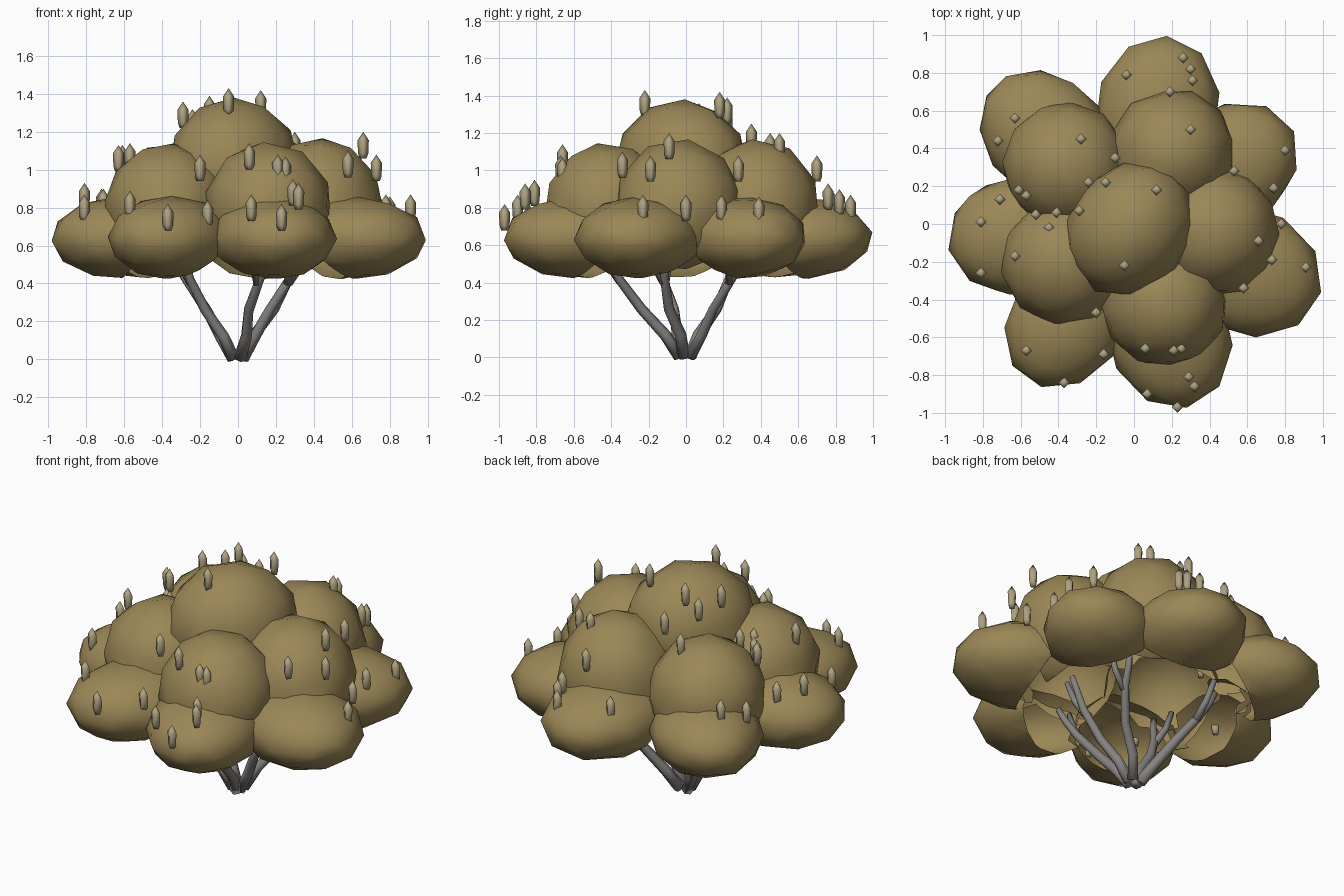
import bpy, bmesh, math, random
from mathutils import Vector, Matrix

if "Cube" in bpy.data.objects:
    bpy.data.objects.remove(bpy.data.objects["Cube"])

random.seed(4)


def make_mat(name, col):
    m = bpy.data.materials.new(name)
    m.diffuse_color = (*col, 1)
    m.use_nodes = True
    m.node_tree.nodes["Principled BSDF"].inputs["Base Color"].default_value = m.diffuse_color
    return m


LEAF = make_mat("olive_tan_foliage", (0.33, 0.245, 0.095))
SPIKE = make_mat("pale_straw_bloom", (0.42, 0.36, 0.215))
BARK = make_mat("grey_bark", (0.24, 0.23, 0.22))


def finish(bm, name, mat):
    me = bpy.data.meshes.new(name)
    bm.to_mesh(me)
    bm.free()
    me.materials.append(mat)
    for p in me.polygons:
        p.use_smooth = True
    ob = bpy.data.objects.new(name, me)
    bpy.context.collection.objects.link(ob)
    return ob


# every clump: name, placement matrix, opening axis, cut depth
clumps = []


def add_clump(name, x, y, z, radii, tilt, cut):
    """Leaf dome whose local x axis points away from the middle of the bush."""
    mat = Matrix.Translation((x, y, z)) @ Matrix.Rotation(math.atan2(y, x), 4, 'Z') @ Matrix.Diagonal((*radii, 1))
    clumps.append((name, mat, Vector((math.cos(tilt), 0, math.sin(tilt))), cut))


# outer ring: x, y, radius
outer = [(0.21, -0.66, 0.32), (-0.40, -0.58, 0.30), (-0.68, -0.07, 0.31), (-0.52, 0.52, 0.31),
         (0.14, 0.68, 0.32), (0.57, 0.35, 0.31), (0.67, -0.28, 0.33)]
for i, (x, y, r) in enumerate(outer):
    k = 1 - 0.08 / math.hypot(x, y)
    add_clump(f"outer_clump_{i + 1}", x * k, y * k, 0.64, (r + 0.07, r, 0.215), 0.35, -0.3)

# middle ring: x, y, radius, vertical radius
middle = [(0.42, -0.04, 0.34, 0.36), (0.16, -0.42, 0.33, 0.34), (-0.37, -0.20, 0.33, 0.33),
          (-0.36, 0.31, 0.33, 0.33), (0.20, 0.38, 0.33, 0.36)]
for i, (x, y, r, h) in enumerate(middle):
    add_clump(f"middle_clump_{i + 1}", x, y, 0.80, (r, r, h), 0.75, -0.3)

# crown
add_clump("crown_clump", -0.02, -0.025, 1.02, (0.37, 0.32, 0.35), math.pi / 2, -0.2)

for name, mat, axis, cut in clumps:
    bm = bmesh.new()
    bmesh.ops.create_icosphere(bm, subdivisions=2, radius=1.03)
    bmesh.ops.subdivide_edges(bm, edges=bm.edges[:], cuts=1, use_grid_fill=True)
    turn = Matrix.Rotation(random.uniform(0, 6.28), 4, 'Z') @ Matrix.Rotation(random.uniform(0, 0.6), 4, 'X')
    bmesh.ops.transform(bm, matrix=turn, verts=bm.verts)
    # open the dome towards the middle
    bmesh.ops.bisect_plane(bm, geom=bm.verts[:] + bm.edges[:] + bm.faces[:],
                           plane_co=axis * cut, plane_no=axis, clear_inner=True)
    bmesh.ops.transform(bm, matrix=mat, verts=bm.verts)
    # trim the parts buried in neighbouring clumps
    others = [m.inverted() for n, m, _, _ in clumps if n != name]
    buried = [f for f in bm.faces
              if any(all((inv @ v.co).length < 0.93 for v in f.verts) for inv in others)]
    bmesh.ops.delete(bm, geom=buried, context='FACES')
    finish(bm, name, LEAF)

# bloom spikes: x, y, height of tip
blooms = [
    (-.04, .79, .88), (.26, .88, .87), (.30, .82, .90), (.31, .76, .93), (.19, .70, 1.08),
    (.30, .50, 1.20), (-.63, .56, .93), (-.72, .44, .90), (-.28, .45, 1.20), (-.10, .35, 1.25),
    (-.24, .22, 1.32), (-.15, .22, 1.39), (.12, .18, 1.42), (-.61, .18, 1.13), (-.57, .15, 1.14),
    (-.71, .13, .90), (-.52, .05, 1.07), (-.41, .06, 1.12), (-.45, -.02, 1.10), (-.29, .07, 1.36),
    (-.81, .01, .93), (-.81, -.26, .87), (-.63, -.17, 1.13), (-.05, -.22, 1.43), (-.20, -.47, 1.08),
    (.80, .39, .86), (.53, .28, 1.08), (.74, .19, .87), (.78, 0, .87), (.66, -.09, 1.20),
    (.73, -.19, 1.08), (.91, -.23, .87), (.58, -.34, 1.10), (-.57, -.67, .89), (-.37, -.84, .82),
    (-.16, -.69, .84), (.06, -.66, 1.14), (.21, -.67, 1.08), (.25, -.66, 1.07), (.29, -.81, .95),
    (.32, -.86, .93), (.07, -.90, .87), (.23, -.97, .82)]
# spike outline: height below tip, radius
profile = [(-0.14, 0.018), (-0.115, 0.027), (-0.045, 0.030)]
bm = bmesh.new()
for x, y, z in blooms:
    rings = [[bm.verts.new((x + r * math.cos(k * math.pi / 2), y + r * math.sin(k * math.pi / 2), z + h))
              for k in range(4)] for h, r in profile]
    tip = bm.verts.new((x, y, z))
    bm.faces.new(rings[0][::-1])
    for k in range(4):
        n = (k + 1) % 4
        for a, b in zip(rings, rings[1:]):
            bm.faces.new((a[k], a[n], b[n], b[k]))
        bm.faces.new((rings[-1][k], rings[-1][n], tip))
finish(bm, "bloom_spikes", SPIKE)


def branch(name, pts, r0, r1):
    """Six-sided tapering branch through the given points."""
    pts = [Vector(p) for p in pts]
    bm = bmesh.new()
    rings = []
    for i, p in enumerate(pts):
        d = (pts[min(i + 1, len(pts) - 1)] - pts[max(i - 1, 0)]).normalized()
        u = d.cross(Vector((0.3, 1, 0))).normalized()
        w = d.cross(u)
        r = r0 + (r1 - r0) * i / (len(pts) - 1)
        rings.append([bm.verts.new(p + r * (u * math.cos(k * math.pi / 3) + w * math.sin(k * math.pi / 3)))
                      for k in range(6)])
    for a, b in zip(rings, rings[1:]):
        for k in range(6):
            n = (k + 1) % 6
            bm.faces.new((a[k], a[n], b[n], b[k]))
    bm.faces.new(rings[0][::-1])
    bm.faces.new(rings[-1])
    bmesh.ops.recalc_face_normals(bm, faces=bm.faces[:])
    finish(bm, name, BARK)


# stems spreading from the ground, each with a fork: position at z = 0.44
for i, (x, y) in enumerate([(0.11, -0.38), (0.29, 0.25), (-0.28, 0.25), (0.28, -0.13), (-0.27, -0.12)]):
    d = Vector((x, y, 0))
    side = Vector((-y, x, 0)).normalized()

    def at(t, z, s=0):
        p = d * t + side * s
        return (p.x, p.y, z)

    branch(f"stem_{i + 1}", [at(0.09, 0.005), at(0.3, 0.12, 0.012), at(0.62, 0.26, -0.012),
                             at(0.95, 0.42, 0.01), at(1.1, 0.52, 0.04), at(1.2, 0.60, 0.05)], 0.034, 0.018)
    branch(f"fork_{i + 1}", [at(0.92, 0.40), at(1.08, 0.50, -0.04), at(1.2, 0.62, -0.06)], 0.022, 0.016)
